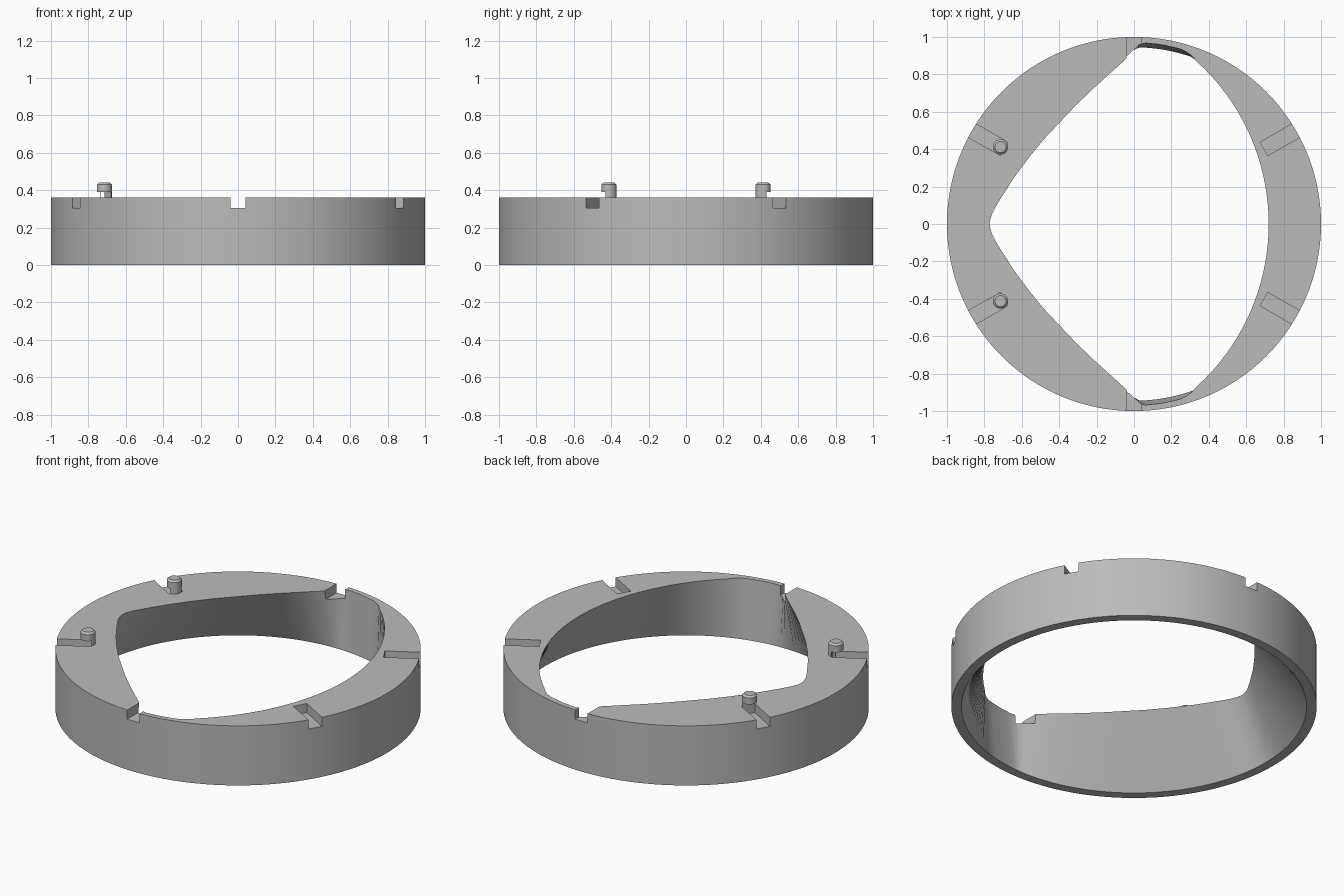
import bpy, bmesh, math
from mathutils import Matrix, Vector

if "Cube" in bpy.data.objects:
    bpy.data.objects.remove(bpy.data.objects["Cube"])

H, R_BOTTOM, SLOT_Z, HOOK_Z = 0.36, 0.945, 0.305, 0.39
SEGS = 192

grey = bpy.data.materials.new("grey")
grey.diffuse_color = (0.5, 0.5, 0.5, 1)
grey.use_nodes = True
grey.node_tree.nodes["Principled BSDF"].inputs["Base Color"].default_value = grey.diffuse_color


def add_object(name, bm):
    bmesh.ops.recalc_face_normals(bm, faces=bm.faces[:])
    mesh = bpy.data.meshes.new(name)
    bm.to_mesh(mesh)
    bm.free()
    mesh.materials.append(grey)
    ob = bpy.data.objects.new(name, mesh)
    bpy.context.collection.objects.link(ob)
    return ob


# Upper half of the top opening: right arc, wide shoulder, then pointed left side
opening = []
for i in range(25):
    y = 0.87 * i / 24
    opening.append((-0.454 + math.sqrt(1.174 ** 2 - y * y), y))
opening += [(0.297, 0.912), (0.243, 0.938), (0.14, 0.96), (0.04, 0.97),
            (-0.04, 0.885), (-0.22, 0.722), (-0.31, 0.635), (-0.4, 0.54),
            (-0.48, 0.455), (-0.56, 0.358), (-0.64, 0.25), (-0.72, 0.125),
            (-0.75, 0.074), (-0.767, 0.034), (-0.772, 0)]


def opening_radius(angle):
    """Distance from the centre to the opening along a direction."""
    c, s = math.cos(angle), abs(math.sin(angle))
    for (x0, y0), (x1, y1) in zip(opening, opening[1:]):
        a, b = c * y0 - s * x0, c * y1 - s * x1
        if a <= 1e-9 and b >= -1e-9 or a >= -1e-9 and b <= 1e-9:
            t = a / (a - b) if abs(a - b) > 1e-9 else 0
            r = (x0 + (x1 - x0) * t) * c + (y0 + (y1 - y0) * t) * s
            if r > 0:
                return r
    return R_BOTTOM


# Ring body: round outside, inside lofted from a circle to the shaped opening
bm = bmesh.new()
loops = [[], [], [], []]
for i in range(SEGS):
    a = math.tau * i / SEGS
    d = Vector((math.cos(a), math.sin(a), 0))
    up = Vector((0, 0, H))
    spots = (d, d + up, d * opening_radius(a) + up, d * R_BOTTOM)
    for loop, p in zip(loops, spots):
        loop.append(bm.verts.new(p))
for k in range(4):
    p, q = loops[k], loops[(k + 1) % 4]
    for i in range(SEGS):
        j = (i + 1) % SEGS
        bm.faces.new((p[i], p[j], q[j], q[i]))
ring = add_object("ring_body", bm)

# Two pins with chamfered tops
pins = []
for side, name in ((1, "back_pin"), (-1, "front_pin")):
    bm = bmesh.new()
    bmesh.ops.create_cone(bm, cap_ends=True, segments=32, radius1=0.041, radius2=0.041,
                          depth=0.16, matrix=Matrix.Translation((-0.714, side * 0.412, 0.36)))
    rim = [e for e in bm.edges if all(v.co.z > 0.43 for v in e.verts)]
    bmesh.ops.bevel(bm, geom=rim, offset=0.011, segments=1, affect='EDGES')
    pins.append(add_object(name, bm))

# Six radial slots, which also undercut the pins into hooks
bm = bmesh.new()
for k in range(6):
    m = (Matrix.Rotation(math.radians(30 + 60 * k), 4, 'Z')
         @ Matrix.Translation((0.953, 0, (SLOT_Z + HOOK_Z) / 2))
         @ Matrix.Diagonal((0.3, 0.082, HOOK_Z - SLOT_Z, 1)))
    bmesh.ops.create_cube(bm, size=1, matrix=m)
cutter = add_object("slot_cutter", bm)
cutter.hide_render = True

for ob in [ring] + pins:
    mod = ob.modifiers.new("slots", 'BOOLEAN')
    mod.operation, mod.solver, mod.object = 'DIFFERENCE', 'EXACT', cutter
    bpy.ops.object.select_all(action='DESELECT')
    ob.select_set(True)
    bpy.context.view_layer.objects.active = ob
    bpy.ops.object.modifier_apply(modifier=mod.name)
    bpy.ops.object.shade_smooth_by_angle(angle=math.radians(30))
bpy.data.objects.remove(cutter)
